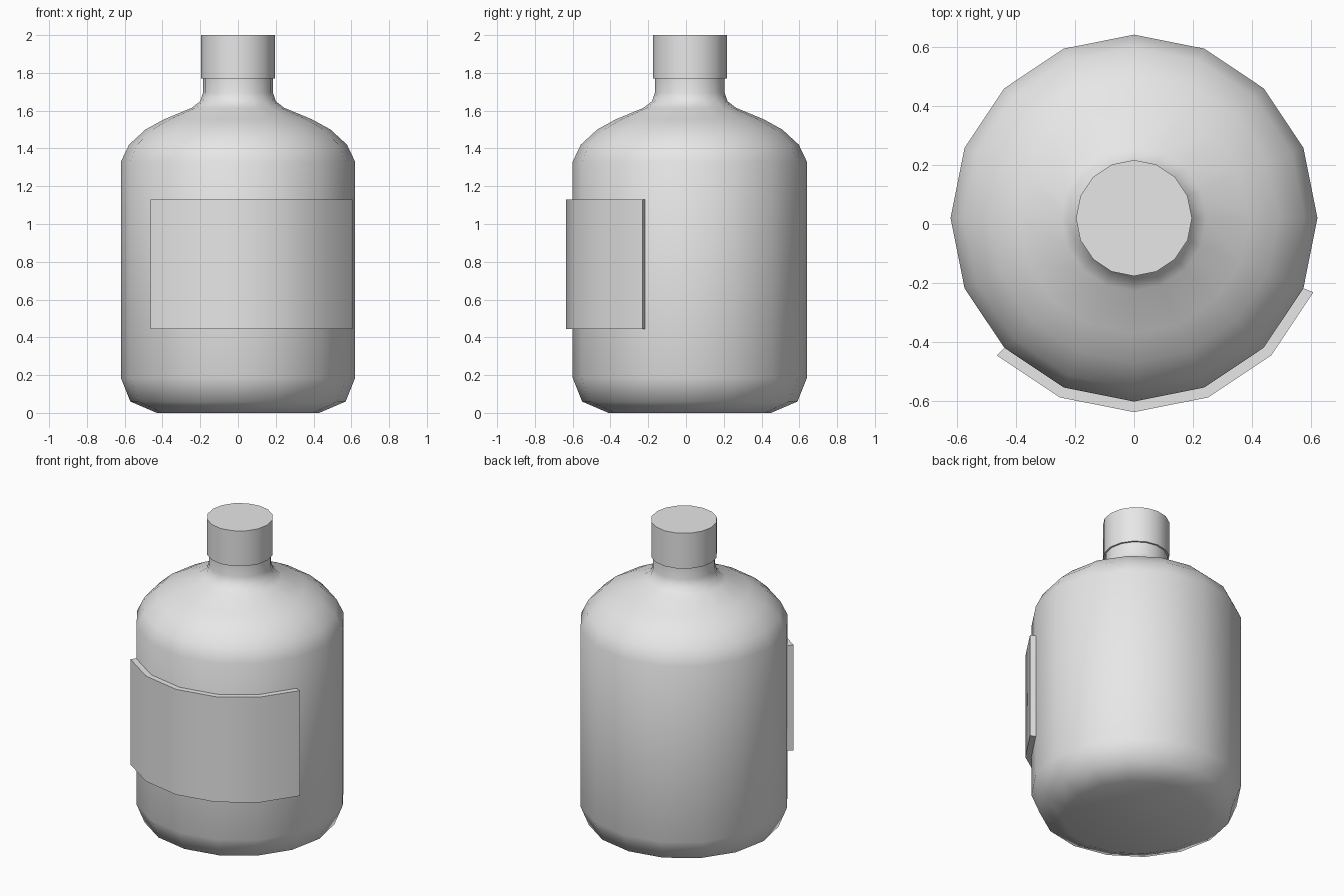
import bpy
import bmesh
from math import cos, sin, radians

cube = bpy.data.objects.get("Cube")
if cube:
    bpy.data.objects.remove(cube)

SIDES = 16
CENTRE_Y = 0.02

grey = bpy.data.materials.new("light_grey")
grey.use_nodes = True
grey.diffuse_color = (0.8, 0.8, 0.8, 1)
grey.node_tree.nodes["Principled BSDF"].inputs["Base Color"].default_value = (0.8, 0.8, 0.8, 1)


def finish(name, bm):
    """Turn a bmesh into a smooth object with sharp corners."""
    bmesh.ops.recalc_face_normals(bm, faces=bm.faces)
    mesh = bpy.data.meshes.new(name)
    bm.to_mesh(mesh)
    bm.free()
    mesh.materials.append(grey)
    obj = bpy.data.objects.new(name, mesh)
    bpy.context.collection.objects.link(obj)
    obj.location.y = CENTRE_Y
    bpy.ops.object.select_all(action='DESELECT')
    obj.select_set(True)
    bpy.context.view_layer.objects.active = obj
    bpy.ops.object.shade_smooth_by_angle(angle=radians(60))
    return obj


def sweep(name, profile, start=0, steps=SIDES, closed_profile=False):
    """Sweep a radius/height profile around z, capping both ends."""
    bm = bmesh.new()
    full = steps == SIDES
    rings = []
    for i in range(steps if full else steps + 1):
        a = radians(start + i * 360 / SIDES)
        rings.append([bm.verts.new((r * cos(a), r * sin(a), z)) for r, z in profile])
    pairs = list(zip(rings, rings[1:]))
    if full:
        pairs.append((rings[-1], rings[0]))
    count = len(profile)
    for a, b in pairs:
        for j in range(count if closed_profile else count - 1):
            k = (j + 1) % count
            bm.faces.new((a[j], b[j], b[k], a[k]))
    if full:
        bm.faces.new([ring[0] for ring in rings])
        bm.faces.new([ring[-1] for ring in rings])
    else:
        bm.faces.new(rings[0])
        bm.faces.new(rings[-1])
    return finish(name, bm)


# Bottle body with rounded base, domed shoulder and neck
sweep("bottle_body", [
    (0.43, 0), (0.57, 0.06), (0.62, 0.185), (0.62, 1.33), (0.577, 1.42),
    (0.49, 1.5), (0.39, 1.555), (0.245, 1.615), (0.2, 1.65), (0.185, 1.695), (0.185, 1.78),
])

# Screw cap
sweep("bottle_cap", [(0.196, 1.77), (0.196, 2.0)])

# Raised label wrapped around the front
sweep("front_label", [(0.618, 0.445), (0.656, 0.445), (0.656, 1.13), (0.618, 1.13)],
      start=-135, steps=5, closed_profile=True)
